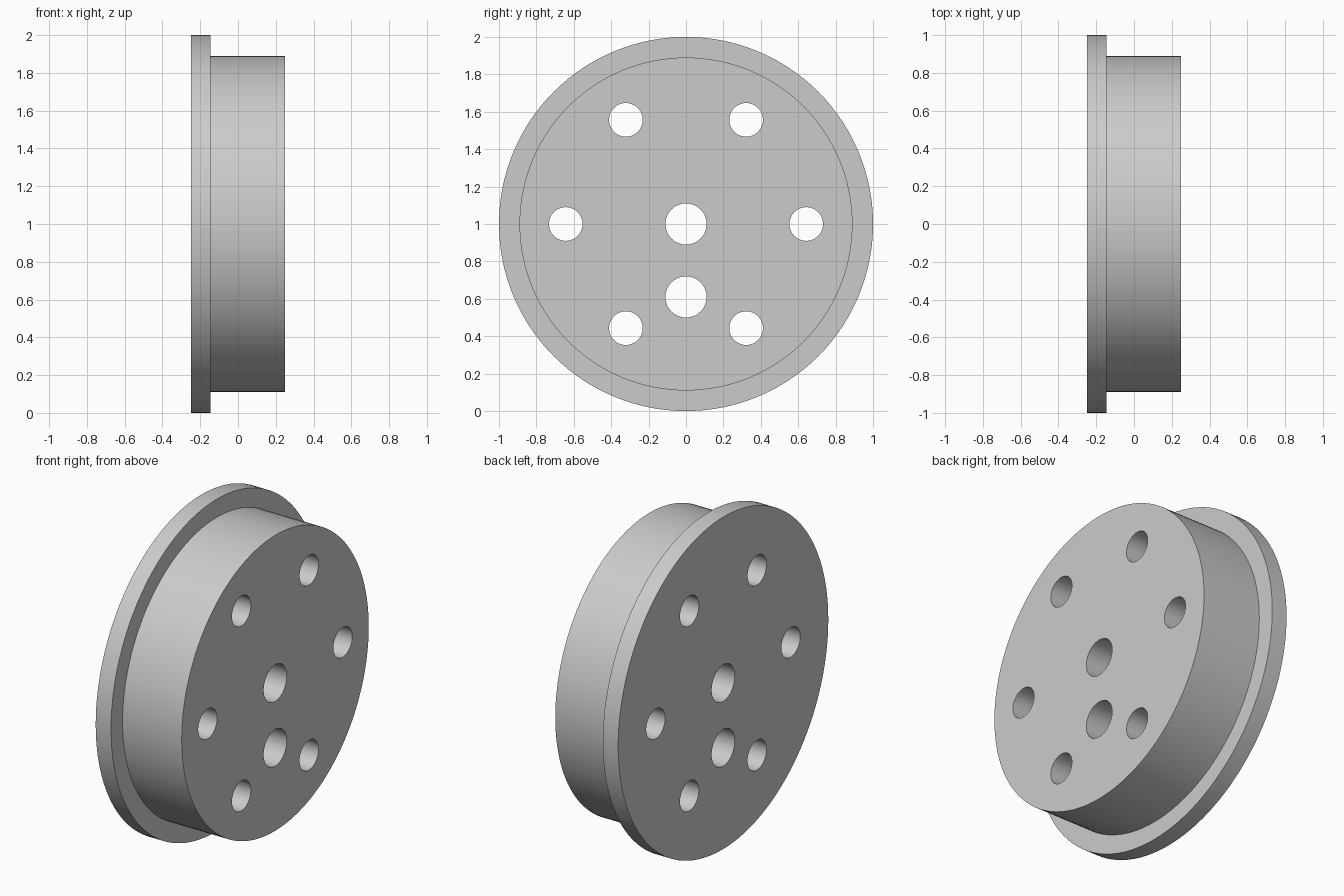
import bpy
import math

old = bpy.data.objects.get("Cube")
if old:
    bpy.data.objects.remove(old, do_unlink=True)

BACK, STEP, FRONT = -0.248, -0.146, 0.248   # disc faces along x
AXIS_Z = 1.0

grey = bpy.data.materials.new("light_grey")
grey.use_nodes = True
colour = (0.6, 0.6, 0.6, 1.0)
grey.diffuse_color = colour
grey.node_tree.nodes["Principled BSDF"].inputs["Base Color"].default_value = colour


def disc(name, radius, x0, x1, y=0.0, z=AXIS_Z, sides=128):
    """Cylinder lying along x."""
    bpy.ops.mesh.primitive_cylinder_add(
        vertices=sides, radius=radius, depth=x1 - x0,
        location=((x0 + x1) / 2, y, z), rotation=(0, math.pi / 2, 0))
    obj = bpy.context.object
    obj.name = obj.data.name = name
    obj.data.materials.append(grey)
    return obj


def combine(target, tool, operation):
    """Apply a boolean and discard the tool."""
    tool.hide_render = True
    mod = target.modifiers.new(operation.lower(), 'BOOLEAN')
    mod.operation = operation
    mod.solver = 'EXACT'
    mod.object = tool
    bpy.context.view_layer.objects.active = target
    bpy.ops.object.modifier_apply(modifier=mod.name)
    bpy.data.objects.remove(tool, do_unlink=True)


# Hub body with a wider flange at one end
wheel = disc("flanged_hub", 0.89, BACK + 0.05, FRONT)
combine(wheel, disc("flange", 1.0, BACK, STEP), 'UNION')

# Centre bore, offset bore and ring of six bolt holes
holes = [(0.11, 0.0, 0.0), (0.11, 0.0, -0.39)]
for i in range(6):
    a = i * math.pi / 3
    holes.append((0.09, 0.643 * math.cos(a), 0.643 * math.sin(a)))
for radius, y, dz in holes:
    cutter = disc("hole_cutter", radius, -0.5, 0.5, y, AXIS_Z + dz, 48)
    combine(wheel, cutter, 'DIFFERENCE')

# Smooth round walls, crisp rims
bpy.ops.object.select_all(action='DESELECT')
wheel.select_set(True)
bpy.context.view_layer.objects.active = wheel
bpy.ops.object.shade_smooth_by_angle(angle=math.radians(30))
